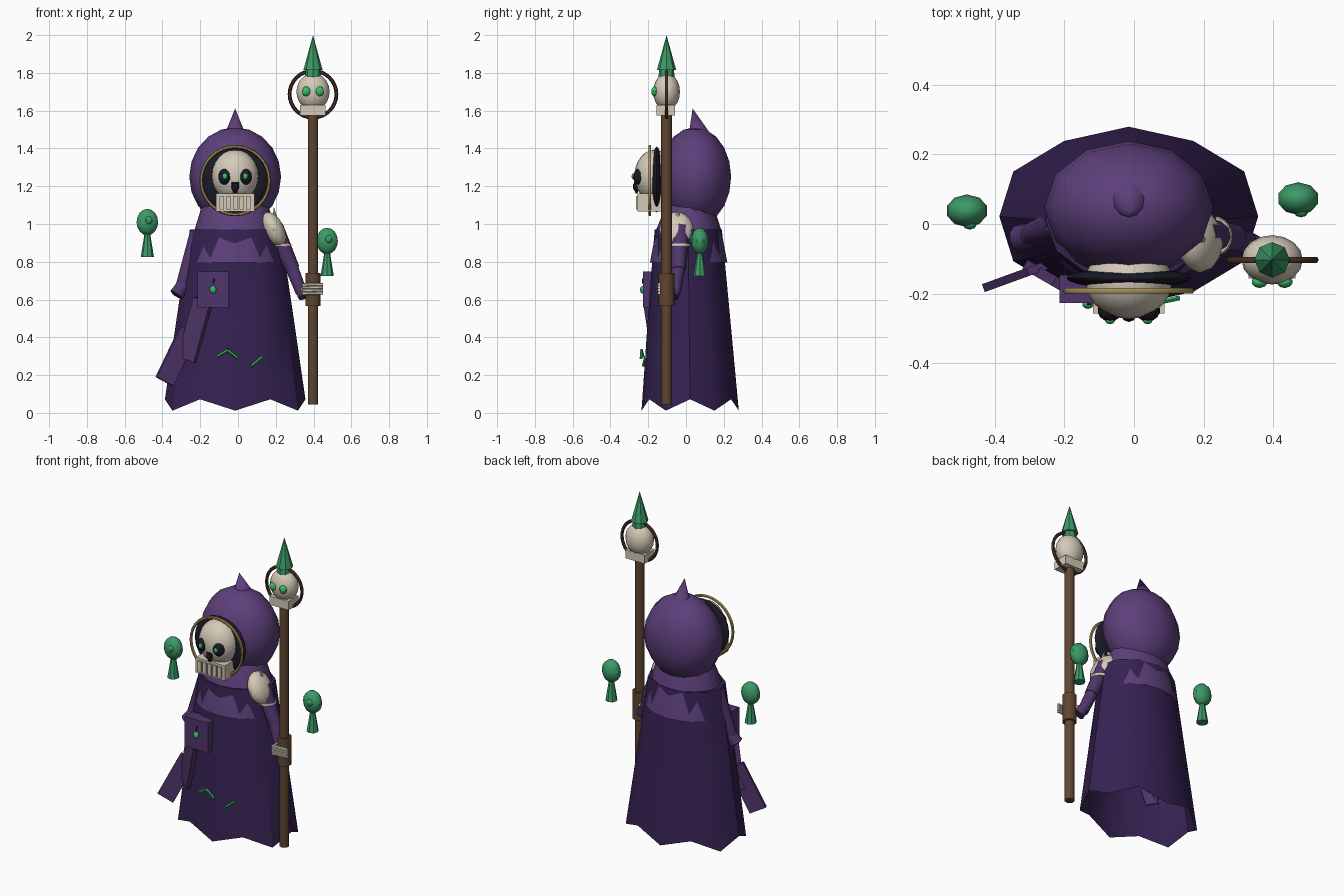
import bpy, bmesh, math
from mathutils import Vector, Matrix

if "Cube" in bpy.data.objects:
    bpy.data.objects.remove(bpy.data.objects["Cube"])

CX = -0.015  # body axis


def mat(name, r, g, b):
    m = bpy.data.materials.new(name)
    m.diffuse_color = (r, g, b, 1)
    m.use_nodes = True
    m.node_tree.nodes["Principled BSDF"].inputs["Base Color"].default_value = m.diffuse_color
    return m


ROBE = mat("dark_purple", 0.036, 0.016, 0.085)
HOOD = mat("purple", 0.108, 0.050, 0.195)
CLOTH = mat("mid_purple", 0.080, 0.036, 0.145)
BONE = mat("bone", 0.66, 0.59, 0.48)
DARK = mat("near_black", 0.010, 0.010, 0.020)
GREEN = mat("green", 0.045, 0.32, 0.135)
GLOW = mat("bright_green", 0.04, 0.52, 0.13)
GOLD = mat("gold", 0.38, 0.28, 0.10)
WOOD = mat("brown", 0.115, 0.060, 0.030)
WOOD2 = mat("dark_brown", 0.065, 0.032, 0.018)


def finish(bm, name, m, angle=40):
    bmesh.ops.recalc_face_normals(bm, faces=bm.faces)
    me = bpy.data.meshes.new(name)
    bm.to_mesh(me)
    bm.free()
    me.materials.append(m)
    ob = bpy.data.objects.new(name, me)
    bpy.context.collection.objects.link(ob)
    if angle:
        bpy.ops.object.select_all(action='DESELECT')
        bpy.context.view_layer.objects.active = ob
        ob.select_set(True)
        bpy.ops.object.shade_smooth_by_angle(angle=math.radians(angle))
    return ob


def ball(name, m, c, r, seg=16, rings=10, angle=40):
    bm = bmesh.new()
    bmesh.ops.create_uvsphere(bm, u_segments=seg, v_segments=rings, radius=1,
                              matrix=Matrix.Translation(c) @ Matrix.Diagonal((*r, 1)))
    return finish(bm, name, m, angle)


def rod(name, m, a, b, r1, r2=None, seg=10, angle=40):
    """Tapered cylinder from a to b."""
    a, b = Vector(a), Vector(b)
    bm = bmesh.new()
    q = (b - a).to_track_quat('Z', 'Y').to_matrix().to_4x4()
    bmesh.ops.create_cone(bm, cap_ends=True, segments=seg, radius1=r1,
                          radius2=r1 if r2 is None else r2, depth=(b - a).length,
                          matrix=Matrix.Translation((a + b) / 2) @ q)
    return finish(bm, name, m, angle)


def box(name, m, c, size, roll=0, yaw=0):
    """Box rolled about y, then turned about z (degrees)."""
    bm = bmesh.new()
    rot = Matrix.Rotation(math.radians(yaw), 4, 'Z') @ Matrix.Rotation(math.radians(roll), 4, 'Y')
    bmesh.ops.create_cube(bm, size=1, matrix=Matrix.Translation(c) @ rot @ Matrix.Diagonal((*size, 1)))
    return finish(bm, name, m, 0)


def hoop(name, m, c, R, r, normal=(0, 1, 0), seg=32):
    """Torus built as a grid of rings."""
    bm = bmesh.new()
    q = Vector(normal).to_track_quat('Z', 'Y')
    rings = []
    for i in range(seg):
        a = 2 * math.pi * i / seg
        d = Vector((math.cos(a), math.sin(a), 0))
        rings.append([bm.verts.new(Vector(c) + q @ (d * (R + r * math.cos(t)) + Vector((0, 0, r * math.sin(t)))))
                      for t in (k * math.pi / 3 for k in range(6))])
    for i in range(seg):
        p, n = rings[i], rings[(i + 1) % seg]
        for k in range(6):
            bm.faces.new((p[k], n[k], n[(k + 1) % 6], p[(k + 1) % 6]))
    return finish(bm, name, m, 60)


def loft(name, m, rows, seg, wave=0, cap=True, angle=40):
    """Elliptical rows (z, rx, ry, cy); wave raises every other point of the first row."""
    bm = bmesh.new()
    loops = []
    for j, (z, rx, ry, cy) in enumerate(rows):
        loops.append([])
        for i in range(seg):
            a = 2 * math.pi * i / seg
            lift = wave if j == 0 and i % 2 else 0
            flare = 1 + (0.03 if wave and j == 0 and i % 2 == 0 else 0)
            loops[-1].append(bm.verts.new((CX + rx * flare * math.sin(a), cy - ry * flare * math.cos(a), z + lift)))
    for p, n in zip(loops, loops[1:]):
        for i in range(seg):
            k = (i + 1) % seg
            bm.faces.new((p[i], p[k], n[k], n[i]))
    if cap:
        bm.faces.new(loops[-1])
    return finish(bm, name, m, angle)


# Robe with a ragged open hem, and the mantle over it
loft("robe", ROBE, [(0.012, 0.372, 0.25, 0.022), (0.50, 0.31, 0.218, 0.016), (0.97, 0.24, 0.178, 0.012)],
     12, wave=0.06, angle=35)
loft("mantle", HOOD, [(0.795, 0.255, 0.205, 0.014), (0.97, 0.215, 0.172, 0.014), (1.10, 0.175, 0.125, 0.02)], 16)

# Hood, its peak and the face opening
ball("hood", HOOD, (CX, 0.047, 1.25), (0.243, 0.192, 0.262), 12, 10)
rod("hood_peak", HOOD, (CX, 0.07, 1.465), (CX, 0.035, 1.612), 0.06, 0, 10)
ball("hood_shadow", DARK, (CX, -0.155, 1.235), (0.18, 0.03, 0.175), 20, 10)
hoop("hood_trim", GOLD, (CX, -0.192, 1.23), 0.18, 0.009)

# Skull face
ball("skull", BONE, (CX, -0.165, 1.255), (0.125, 0.108, 0.138), 20, 12)
box("jaw", BONE, (CX, -0.195, 1.113), (0.205, 0.125, 0.095))
for i in range(5):
    box("tooth", BONE, (CX - 0.07 + 0.035 * i, -0.256, 1.112), (0.024, 0.02, 0.07))
for s in (-1, 1):
    ball("eye_socket", DARK, (CX + s * 0.054, -0.248, 1.25), (0.036, 0.032, 0.043), 14, 8)
    ball("eye_glow", GLOW, (CX + s * 0.054, -0.278, 1.252), (0.014, 0.01, 0.016), 8, 6)
    rod("nose_half", DARK, (CX + s * 0.008, -0.262, 1.222), (CX + s * 0.003, -0.262, 1.163), 0.015, 0.007, 6)
ball("nose", DARK, (CX, -0.262, 1.198), (0.021, 0.02, 0.026), 8, 6)

# Staff with grip
SX, SY = 0.397, -0.103
rod("staff", WOOD, (SX, SY, 0.045), (SX, SY, 1.6), 0.029, seg=10)
rod("staff_grip", WOOD, (SX, SY, 0.565), (SX, SY, 0.74), 0.042, seg=10)

# Staff head
ball("staff_skull", BONE, (SX, SY, 1.70), (0.088, 0.071, 0.098), 16, 10)
box("staff_jaw", BONE, (SX, SY - 0.004, 1.603), (0.135, 0.1, 0.055))
for s in (-1, 1):
    ball("staff_eye", GLOW, (SX + s * 0.036, SY - 0.063, 1.702), (0.023, 0.018, 0.026), 10, 8)
hoop("staff_hoop", WOOD2, (SX, SY, 1.687), 0.124, 0.010)
rod("crystal_collar", GREEN, (SX, SY, 1.77), (SX, SY, 1.825), 0.044, 0.038, 8, 0)
rod("crystal", GREEN, (SX, SY, 1.815), (SX, SY, 2.0), 0.051, 0, 8, 0)

# Staff arm with bone shoulder guard and fingers
rod("right_upper_arm", CLOTH, (0.19, -0.03, 0.98), (0.29, -0.04, 0.76), 0.052, 0.038)
rod("right_forearm", CLOTH, (0.28, -0.038, 0.78), (0.335, -0.06, 0.64), 0.036, 0.032)
rod("right_cuff", CLOTH, (0.325, -0.05, 0.67), (0.355, -0.075, 0.62), 0.03, 0.038)
guard = ball("shoulder_guard", BONE, (0, 0, 0), (0.055, 0.09, 0.1), 14, 10)
guard.matrix_world = Matrix.Translation((0.19, -0.05, 0.97)) @ Matrix.Rotation(math.radians(-25), 4, 'Y')
hoop("guard_rim", BONE, (0.225, -0.035, 0.888), 0.05, 0.009, (0, 0, 1), 20)
rod("guard_spike", BONE, (0.195, -0.045, 1.03), (0.19, -0.04, 1.09), 0.014, 0, 8)
ball("hand", BONE, (0.36, -0.09, 0.655), (0.03, 0.035, 0.028), 10, 8)
for i in range(4):
    z = 0.632 + 0.015 * i
    rod("finger", BONE, (0.34, -0.145, z), (0.45, -0.142, z + 0.003), 0.009, seg=6)
    rod("finger_base", BONE, (0.345, -0.085, z), (0.345, -0.148, z), 0.009, seg=6)

# Other sleeve, mostly sunk in the robe
rod("left_sleeve", CLOTH, (-0.21, 0.0, 0.95), (-0.30, -0.03, 0.67), 0.048, 0.032)
rod("left_cuff", CLOTH, (-0.285, -0.028, 0.685), (-0.325, -0.04, 0.625), 0.034, 0.04)
rod("left_cuff_opening", ROBE, (-0.322, -0.039, 0.63), (-0.327, -0.041, 0.622), 0.03)

# Pouch with gem, and the folded sash below it
box("pouch", CLOTH, (-0.133, -0.187, 0.653), (0.163, 0.08, 0.19))
ball("pouch_gem", GLOW, (-0.132, -0.23, 0.652), (0.017, 0.014, 0.021), 10, 8)
rod("pouch_gem_stem", ROBE, (-0.132, -0.23, 0.685), (-0.125, -0.23, 0.71), 0.004, seg=6)
box("sash_upper", CLOTH, (-0.228, -0.165, 0.44), (0.105, 0.03, 0.33), 17, -30)
box("sash_lower", CLOTH, (-0.325, -0.145, 0.30), (0.105, 0.024, 0.30), 27, 20)

# Glowing stitched marks on the robe front
for a, b in (((-0.11, -0.228, 0.30), (-0.055, -0.236, 0.333)), ((-0.055, -0.236, 0.333), (0.0, -0.238, 0.29)),
             ((0.07, -0.225, 0.25), (0.128, -0.213, 0.297))):
    rod("robe_mark", GLOW, a, b, 0.008, seg=6)

# Floating wisps
for x, y, z in ((-0.48, 0.038, 1.01), (0.472, 0.073, 0.91)):
    ball("wisp", GREEN, (x, y, z), (0.06, 0.047, 0.07), 10, 8)
    ball("wisp_core", GREEN, (x + 0.008, y - 0.04, z + 0.01), (0.02, 0.014, 0.022), 8, 6)
    rod("wisp_tail", GREEN, (x, y, z - 0.185), (x, y, z - 0.055), 0.035, 0.014, 8, 0)
